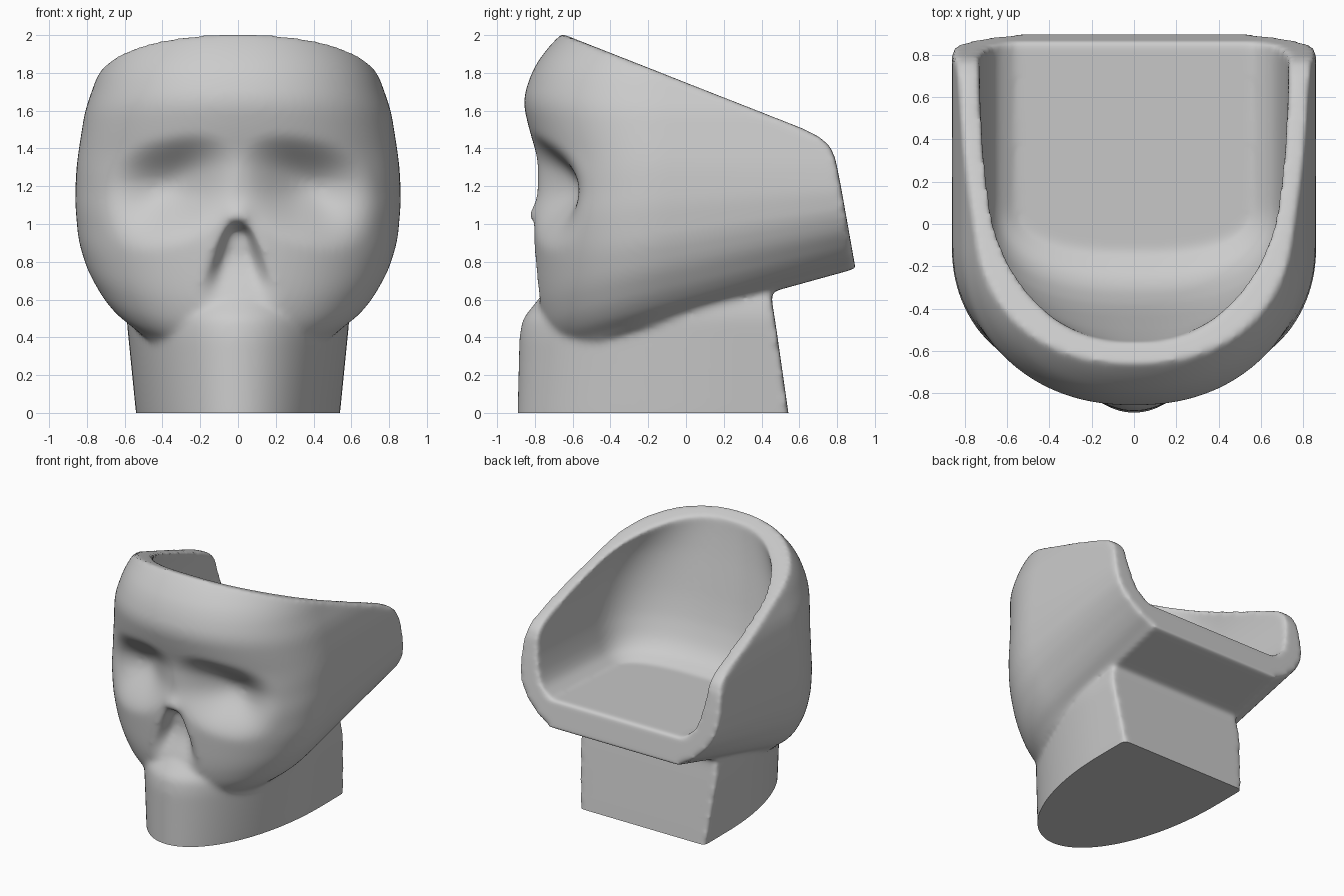
import bpy, bmesh, math

if "Cube" in bpy.data.objects:
    bpy.data.objects.remove(bpy.data.objects["Cube"])


def table(rows, z, col):
    """Piecewise-linear lookup, clamped at both ends."""
    if z <= rows[0][0]:
        return rows[0][col]
    for a, b in zip(rows, rows[1:]):
        if z <= b[0]:
            t = (z - a[0]) / (b[0] - a[0])
            return a[col] + (b[col] - a[col]) * t
    return rows[-1][col]


def soft(rows, z, col, r=0.06):
    """Lookup averaged over a small window, which rounds the corners."""
    return sum(table(rows, z + r * k / 6, col) for k in range(-6, 7)) / 13


def step(a, b, v):
    t = min(1, max(0, (v - a) / (b - a)))
    return t * t * (3 - 2 * t)


def new_object(name, bm):
    bmesh.ops.recalc_face_normals(bm, faces=bm.faces)
    mesh = bpy.data.meshes.new(name)
    bm.to_mesh(mesh)
    bm.free()
    ob = bpy.data.objects.new(name, mesh)
    bpy.context.collection.objects.link(ob)
    return ob


def loft(name, rows, n, c, pivot, dent=None, seg=160):
    """Stack U-shaped sections: rows of (z, half width, front y, back y, slope)."""
    bm = bmesh.new()
    rings = []
    for z, w, f, back, s in rows:
        pts = []
        for i in range(seg + 1):
            a = math.pi * i / seg
            cx, sy = math.cos(a), max(0, math.sin(a))
            pts.append((math.copysign(w * abs(cx) ** (2 / n), cx),
                        c - (c - f) * sy ** (2 / n)))
        pts += [(-w, back), (w, back)]
        ring = []
        for x, y in pts:
            zz = z + s * (y - pivot)
            if dent and y < -0.05:
                y += dent(x, zz)
            ring.append(bm.verts.new((x, y, zz)))
        rings.append(ring)
    for a, b in zip(rings, rings[1:]):
        for i in range(len(a)):
            j = (i + 1) % len(a)
            bm.faces.new((a[i], a[j], b[j], b[i]))
    bm.faces.new(rings[0])
    bm.faces.new(rings[-1])
    return new_object(name, bm)


def face_dent(x, z):
    """Depth of eye sockets and nose opening, measured along y."""
    u = abs(abs(x) - 0.37) / 0.34
    v = z - 1.2 + 0.2 * (abs(x) - 0.37)
    v = abs(v) / (0.25 if v > 0 else 0.31)
    r = (u ** 2.4 + v ** 2.4) ** (1 / 2.4)
    d = 0.165 * (1 - step(0, 1.1, r))
    t = (1.04 - z) / 0.48
    if 0 < t < 1.1:
        hw = 0.02 + 0.235 * t ** 0.75
        d += 0.12 * step(0, 0.6, 1 - abs(x) / hw) * step(0, 0.2, t) * (1 - step(0.4, 1.1, t))
    return d - 0.03 * math.exp(-(x / 0.06) ** 2 - ((z - 1.04) / 0.06) ** 2)


# Outer shell: half widths and slope by height, front profile by height
widths = [(0.46, 0.53, 0.28), (0.5, 0.62, 0.27), (0.6, 0.715, 0.25), (0.75, 0.80, 0.2),
          (0.9, 0.845, 0.15), (1.1, 0.862, 0.07), (1.3, 0.855, 0), (1.4, 0.842, 0),
          (1.6, 0.81, 0), (1.8, 0.74, 0), (1.9, 0.68, 0), (2.0, 0.59, 0), (2.1, 0.47, 0)]
fronts = [(0.28, -0.68), (0.42, -0.76), (0.55, -0.79), (0.65, -0.80), (0.9, -0.81),
          (1.03, -0.805), (1.15, -0.785), (1.35, -0.785), (1.5, -0.83), (1.65, -0.865),
          (1.8, -0.82), (1.9, -0.76), (2.0, -0.67), (2.1, -0.55)]
rows = []
for i in range(111):
    z = 0.46 + 1.64 * i / 110
    s = soft(widths, z, 2)
    rows.append((z, soft(widths, z, 1, 0.05), soft(fronts, z - 0.62 * s, 1), 1.0, s))
shell = loft("skull_armchair", rows, 2.2, -0.1, -0.2, face_dent)

# Side profile that trims the rim and the seat front
side = [(-1.2, 2.22), (0.62, 1.505), (0.70, 1.465), (0.76, 1.415), (0.79, 1.35),
        (0.82, 1.2), (0.9, 0.75), (0.935, 0.5), (0.935, 0.1), (-1.2, 0.1)]
bm = bmesh.new()
face = bm.faces.new([bm.verts.new((-1.2, y, z)) for y, z in side])
ext = bmesh.ops.extrude_face_region(bm, geom=[face])
bmesh.ops.translate(bm, vec=(2.4, 0, 0),
                    verts=[g for g in ext["geom"] if isinstance(g, bmesh.types.BMVert)])
trim = new_object("rim_cutter", bm)

# Seat hollow
hollow = [(0.92, 0.54, -0.11), (0.95, 0.62, -0.20), (1.0, 0.665, -0.27), (1.1, 0.70, -0.34),
          (1.3, 0.735, -0.41), (1.6, 0.715, -0.48), (1.8, 0.64, -0.525), (2.0, 0.53, -0.56),
          (2.3, 0.40, -0.6)]
rows = []
for i in range(91):
    z = 0.92 + 1.38 * (i / 90) ** 1.3
    r = 0.03 + 0.1 * step(0.92, 1.2, z)
    rows.append((z, soft(hollow, z, 1, r), soft(hollow, z, 2, r), 1.3, 0.05))
cavity = loft("seat_cutter", rows, 2.5, 0.1, -0.1, seg=120)

# Jaw-shaped pedestal
jaw = [(-0.1, 0.527, -0.892, 0.555), (0, 0.54, -0.892, 0.542), (0.4, 0.58, -0.882, 0.485),
       (0.5, 0.59, -0.865, 0.47), (0.56, 0.585, -0.815, 0.46), (0.64, 0.57, -0.75, 0.45),
       (0.74, 0.54, -0.64, 0.445)]
rows = []
for i in range(31):
    z = -0.1 + 0.84 * i / 30
    rows.append((z, *(soft(jaw, z, k, 0.03) for k in (1, 2, 3)), 0))
base = loft("pedestal", rows, 2.0, 0.25, 0, seg=100)

# Combine the parts, then blend their joins
for ob, op in ((trim, 'INTERSECT'), (cavity, 'DIFFERENCE'), (base, 'UNION')):
    ob.hide_render = True
    m = shell.modifiers.new(op.title(), 'BOOLEAN')
    m.operation, m.object, m.solver = op, ob, 'EXACT'
m = shell.modifiers.new("Blend", 'REMESH')
m.mode, m.voxel_size = 'VOXEL', 0.016
m = shell.modifiers.new("Soften", 'SMOOTH')
m.factor, m.iterations = 0.5, 14
bpy.context.view_layer.objects.active = shell
shell.select_set(True)
bpy.ops.object.convert(target='MESH')
for ob in (trim, cavity, base):
    bpy.data.objects.remove(ob)

# Crisp flat underside at z = 0
bm = bmesh.new()
bm.from_mesh(shell.data)
bmesh.ops.bisect_plane(bm, geom=bm.verts[:] + bm.edges[:] + bm.faces[:],
                       plane_co=(0, 0, 0), plane_no=(0, 0, 1), clear_inner=True)
bmesh.ops.holes_fill(bm, edges=[e for e in bm.edges if e.is_boundary], sides=0)
bmesh.ops.recalc_face_normals(bm, faces=bm.faces)
bm.to_mesh(shell.data)
bm.free()
bpy.ops.object.shade_smooth_by_angle(angle=math.radians(50))
